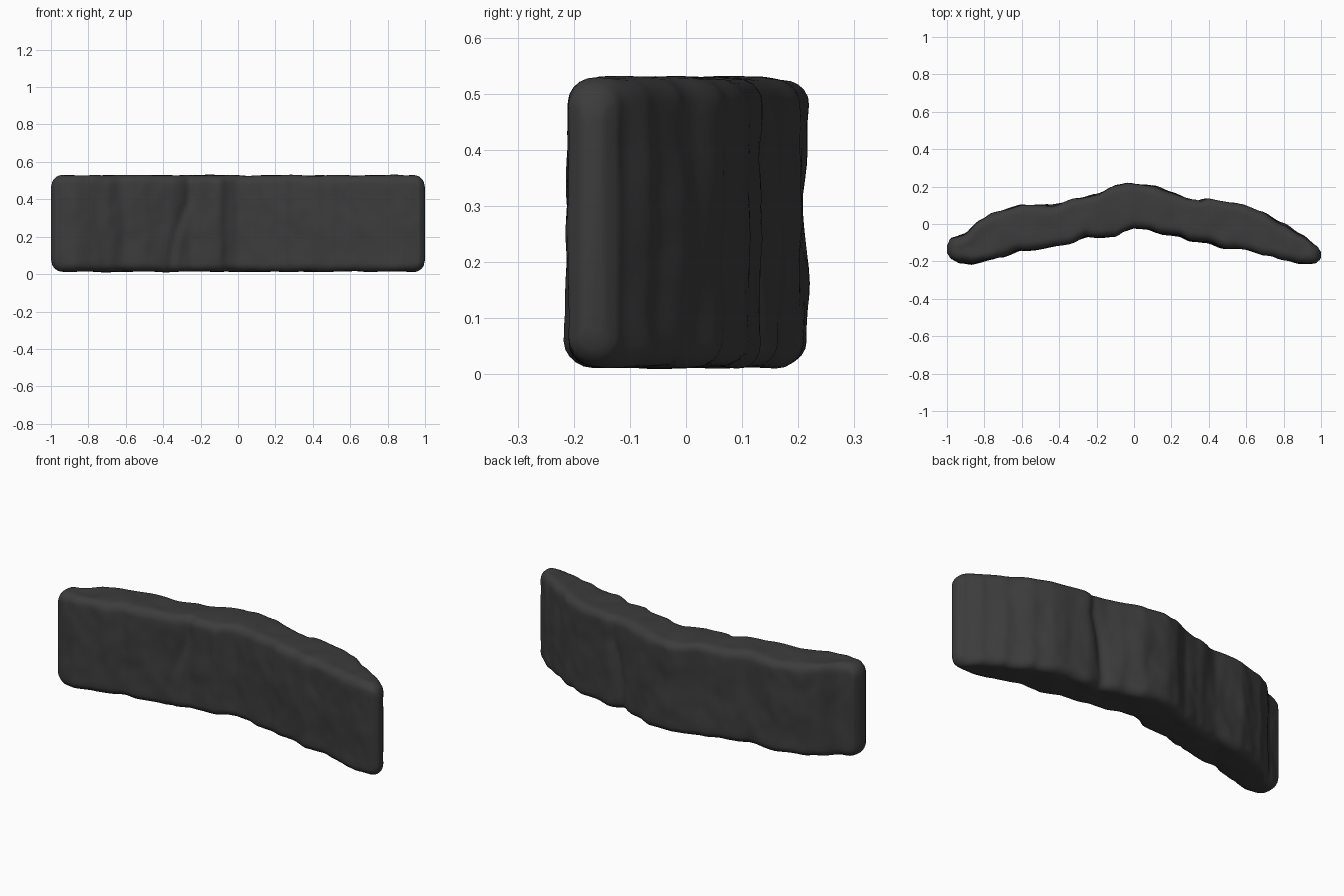
import bpy, bmesh, math
from mathutils import Vector, noise

if "Cube" in bpy.data.objects:
    bpy.data.objects.remove(bpy.data.objects["Cube"])

# Plan outline of the curved slab: (x, y) along the back and the front
BACK = [(-1, -.115), (-.98, -.075), (-.91, -.055), (-.82, .025), (-.75, .06), (-.6, .1),
        (-.44, .1), (-.3, .135), (-.2, .16), (-.1, .205), (-.03, .217), (.1, .205),
        (.2, .167), (.32, .13), (.4, .135), (.58, .1), (.68, .07), (.8, .0), (.9, -.06),
        (.98, -.12), (1, -.15)]
FRONT = [(-1, -.155), (-.98, -.185), (-.93, -.205), (-.87, -.213), (-.7, -.175), (-.6, -.14),
         (-.5, -.135), (-.35, -.107), (-.25, -.07), (-.1, -.068), (-.05, -.04), (0, -.022),
         (.07, -.03), (.15, -.055), (.24, -.063), (.3, -.09), (.4, -.1), (.5, -.135),
         (.6, -.138), (.7, -.165), (.8, -.19), (.88, -.21), (.97, -.21), (.99, -.195), (1, -.18)]


def sample(pts, x):
    for (xa, ya), (xb, yb) in zip(pts, pts[1:]):
        if x <= xb:
            t = max(0, (x - xa) / (xb - xa))
            t = .5 * t + .5 * t * t * (3 - 2 * t)
            return ya + (yb - ya) * t
    return pts[-1][1]


def ring(x):
    """Rounded rectangle section in y and z, rounded off toward the slab ends."""
    y0, y1 = sample(FRONT, x), sample(BACK, x)
    d = max(0, abs(x) - .94) / .06
    cut = .065 * (1 - math.sqrt(max(0, 1 - d * d)))
    z0, z1 = .014 + cut, .528 - cut
    r = min(.045, (y1 - y0) * .45)
    corners = [(y1 - r, z1 - r, 0), (y0 + r, z1 - r, 90), (y0 + r, z0 + r, 180), (y1 - r, z0 + r, 270)]
    arcs = []
    for cy, cz, a in corners:
        arcs.append([Vector((x, cy + r * math.cos(math.radians(a + 18 * k)),
                             cz + r * math.sin(math.radians(a + 18 * k)))) for k in range(6)])
    out = []
    for i, arc in enumerate(arcs):
        out += arc
        nxt = arcs[(i + 1) % 4][0]
        n = 16 if i % 2 else 6
        out += [arc[-1].lerp(nxt, k / n) for k in range(1, n)]
    return out


def roughen(p):
    """Hand-chipped stone surface, with a leaning crease on each broad side."""
    fade = min(1, (1 - abs(p.x)) / .08)
    mid = (sample(FRONT, p.x) + sample(BACK, p.x)) / 2
    side = 1 if p.y > mid else -1
    q = p.copy()
    n = noise.noise(Vector((p.x * 8, side * 5, p.z * 5)))
    n2 = noise.noise(Vector((p.x * 18, side * 9 + 3, p.z * 14)))
    q.y += side * fade * (.010 * n + .004 * n2 - .001)
    t = min(1, p.z / .4)
    cx = (-.36 + .10 * t * t) if side < 0 else (.30 + .06 * t * t)
    q.y -= side * .012 * math.exp(-((p.x - cx) / .022) ** 2)
    q.z += .007 * noise.noise(Vector((p.x * 9, p.y * 9, 7 if p.z > .27 else 2)))
    return q


bm = bmesh.new()
N = 150
rows = []
for i in range(N + 1):
    u = -1 + 2 * i / N
    x = .55 * u + .45 * math.sin(u * math.pi / 2)
    rows.append([bm.verts.new(roughen(p)) for p in ring(x)])
for a, b in zip(rows, rows[1:]):
    for k in range(len(a)):
        j = (k + 1) % len(a)
        bm.faces.new((a[k], a[j], b[j], b[k]))
bm.faces.new(rows[0])
bm.faces.new(rows[-1])
bmesh.ops.recalc_face_normals(bm, faces=bm.faces)
for f in bm.faces:
    f.smooth = True
me = bpy.data.meshes.new("curved_stone_slab")
bm.to_mesh(me)
bm.free()

# Dark stone colour
mat = bpy.data.materials.new("dark charcoal")
mat.diffuse_color = (.045, .045, .045, 1)
mat.use_nodes = True
mat.node_tree.nodes["Principled BSDF"].inputs["Base Color"].default_value = mat.diffuse_color
me.materials.append(mat)
slab = bpy.data.objects.new("curved_stone_slab", me)
bpy.context.collection.objects.link(slab)
